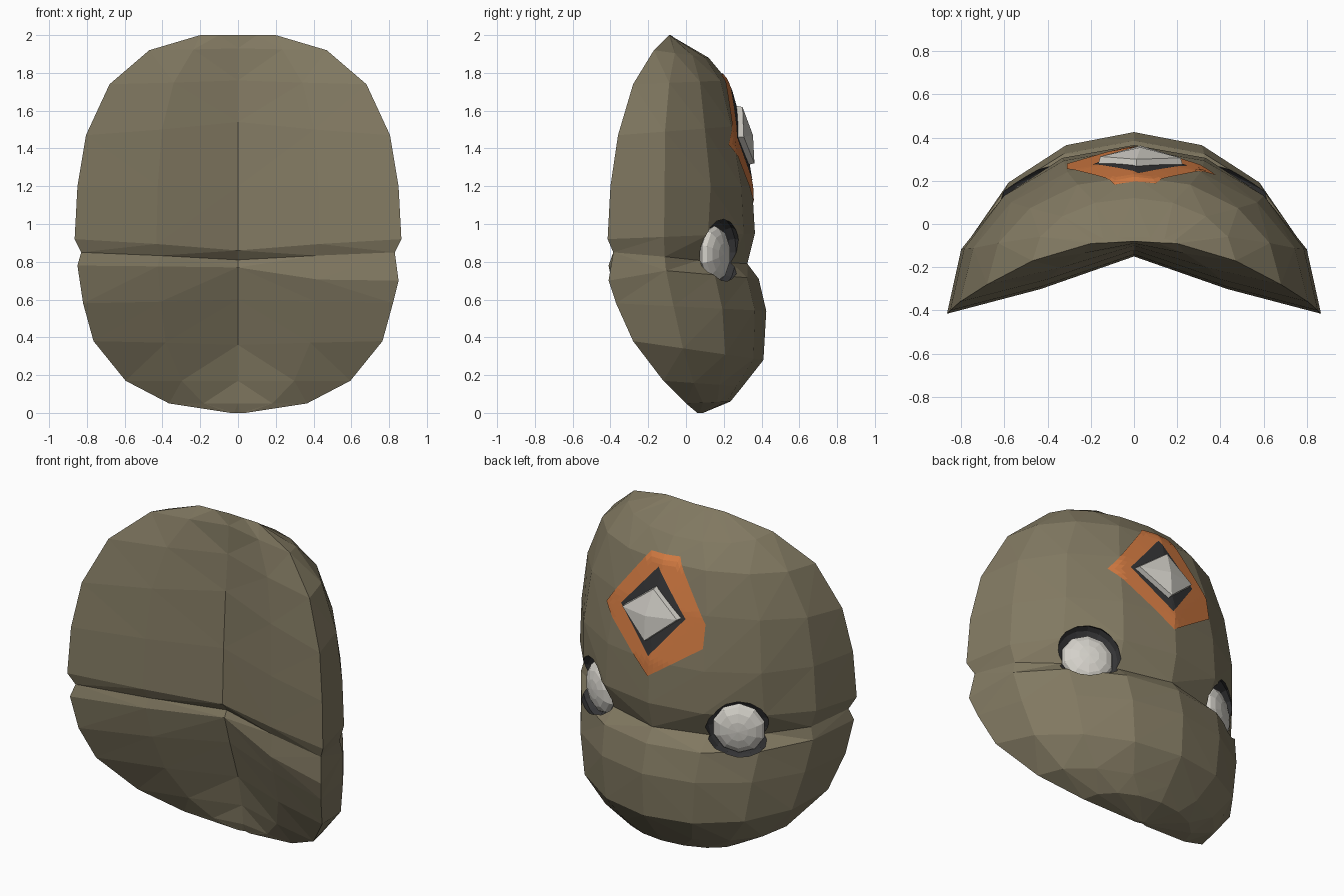
import bpy, bmesh, math
from mathutils import Vector, Matrix
from mathutils.bvhtree import BVHTree

if "Cube" in bpy.data.objects:
    bpy.data.objects.remove(bpy.data.objects["Cube"], do_unlink=True)


def make_material(name, rgb):
    mat = bpy.data.materials.new(name)
    mat.use_nodes = True
    mat.diffuse_color = (*rgb, 1)
    mat.node_tree.nodes["Principled BSDF"].inputs["Base Color"].default_value = (*rgb, 1)
    return mat


olive = make_material("olive_brown", (0.22, 0.19, 0.12))
charcoal = make_material("charcoal", (0.035, 0.035, 0.037))
orange = make_material("burnt_orange", (0.66, 0.2, 0.055))
ivory = make_material("ivory_grey", (0.66, 0.64, 0.59))


def make_object(name, bm, *materials):
    mesh = bpy.data.meshes.new(name)
    bmesh.ops.recalc_face_normals(bm, faces=bm.faces)
    bm.to_mesh(mesh)
    for mat in materials:
        mesh.materials.append(mat)
    obj = bpy.data.objects.new(name, mesh)
    bpy.context.collection.objects.link(obj)
    return obj


def bridge(bm, ring_a, ring_b):
    count = len(ring_a)
    for i in range(count):
        j = (i + 1) % count
        bm.faces.new((ring_a[i], ring_a[j], ring_b[j], ring_b[i]))


def mix(a, b, t):
    return a + (b - a) * t


# Mask shell: rim height, half width, rim y, back height, back y, hollow height, hollow y
ROWS = [
    (2.0, .2, -.09, 1.985, -.06, 2.0, -.08),
    (1.92, .47, -.17, 1.88, .12, 1.93, -.09),
    (1.74, .68, -.28, 1.76, .22, 1.76, -.1),
    (1.47, .805, -.36, 1.52, .29, 1.54, -.12),
    (1.2, .85, -.4, 1.2, .35, 1.2, -.14),
    (.92, .865, -.415, .95, .365, .86, -.15),
    (.85, .83, -.385, .79, .325, .81, -.11),
    (.78, .85, -.41, .71, .385, .77, -.13),
    (.58, .82, -.37, .54, .425, .6, -.08),
    (.38, .765, -.28, .28, .41, .36, 0),
    (.17, .595, -.12, .14, .3, .17, .04),
    (.05, .365, 0, .06, .235, .05, .05),
    (0, .04, .06, 0, .09, 0, .07),
]
BROW_ROW, GROOVE_ROW, LIP_ROW = 5, 6, 7
SEGMENTS = 8
# how far the shell sinks in around the eyes, by row and distance from the rim
DENTS = {(BROW_ROW, 2): .02, (GROOVE_ROW, 2): .05, (GROOVE_ROW, 3): .03}

shell = bmesh.new()
rings = []
for index, (z, w, rim, zb, back, zf, hollow) in enumerate(ROWS):
    points = []
    for i in range(SEGMENTS + 1):
        a = math.pi * i / SEGMENTS
        s = math.sin(a)
        dent = DENTS.get((index, min(i, SEGMENTS - i)), 0)
        points.append([w * math.cos(a), mix(rim, back, s) - dent, mix(z, zb, s)])
    for u, t in ((-.5, .57), (0, 0), (.5, .57)):
        points.append([u * w, mix(hollow, rim, t), mix(zf, z, t)])
    if index == LIP_ROW:
        # the lower lip droops on one side
        points[0][2] -= .08
        points[-1][2] -= .07
    rings.append([shell.verts.new(p) for p in points])
for upper, lower in zip(rings, rings[1:]):
    bridge(shell, upper, lower)
shell.faces.new(rings[0])
shell.faces.new(rings[-1])
bmesh.ops.triangulate(shell, faces=shell.faces)
bmesh.ops.recalc_face_normals(shell, faces=shell.faces)
surface = BVHTree.FromBMesh(shell)
mask = make_object("mask_shell", shell, olive, charcoal)


def eye_frame(side, lift, push):
    # local z points out of the socket
    out = Vector((side * .46, .89, 0)).normalized()
    turn = out.to_track_quat('Z', 'Y').to_matrix().to_4x4()
    place = Vector((side * .465, .15, .84 + lift)) + out * push
    return Matrix.Translation(place) @ turn


def ellipsoid(segments, rows, radius, depth, frame):
    bm = bmesh.new()
    bmesh.ops.create_uvsphere(bm, u_segments=segments, v_segments=rows, radius=1)
    shape = Matrix.Diagonal((radius, radius, depth, 1))
    bmesh.ops.transform(bm, matrix=frame @ shape, verts=bm.verts)
    return bm


# Eye sockets cut into the shell, with an eye set in each
for side, label in ((1, "left"), (-1, "right")):
    bm = ellipsoid(16, 8, .185, .08, eye_frame(side, .01, .035))
    for face in bm.faces:
        face.material_index = 1
    cutter = make_object(label + "_socket_cutter", bm, olive, charcoal)
    cutter.hide_render = True
    cut = mask.modifiers.new(label + "_socket", 'BOOLEAN')
    cut.operation = 'DIFFERENCE'
    cut.solver = 'EXACT'
    cut.object = cutter
    bpy.context.view_layer.objects.active = mask
    bpy.ops.object.modifier_apply(modifier=cut.name)
    bpy.data.objects.remove(cutter, do_unlink=True)
    eye = ellipsoid(10, 8, .15, .06, eye_frame(side, 0, 0))
    make_object(label + "_eye", eye, ivory)


def on_back(x, z, offset):
    hit = surface.ray_cast(Vector((x, 2, z)), Vector((0, -1, 0)))[0]
    return Vector((x, hit.y + offset, z))


# Forehead plates follow the shell as concentric rings
def forehead_plate(name, outline, offset, mat, steps=10, layers=12):
    cx = sum(p[0] for p in outline) / len(outline)
    cz = sum(p[1] for p in outline) / len(outline)
    border = []
    for (xa, za), (xb, zb) in zip(outline, outline[1:] + outline[:1]):
        border += [(mix(xa, xb, k / steps), mix(za, zb, k / steps)) for k in range(steps)]
    bm = bmesh.new()
    plate_rings = []
    for k in range(layers, 0, -1):
        t = k / layers
        plate_rings.append([bm.verts.new(on_back(mix(cx, x, t), mix(cz, z, t), offset))
                            for x, z in border])
    for outer, inner in zip(plate_rings, plate_rings[1:]):
        bridge(bm, outer, inner)
    bm.faces.new(plate_rings[-1])
    plate = make_object(name, bm, mat)
    # make the open plate face backward
    if sum(p.normal.y for p in plate.data.polygons) < 0:
        plate.data.flip_normals()


forehead_plate("forehead_patch", [(.1, 1.79), (-.09, 1.8), (-.31, 1.47),
                                  (-.31, 1.33), (.01, 1.11), (.38, 1.42)], .006, orange)
forehead_plate("gem_setting", [(.02, 1.73), (-.19, 1.48), (.01, 1.23), (.25, 1.46)],
               .0095, charcoal)

# Faceted gem: square base, raised girdle, low peak
gem = bmesh.new()
corners = [(.01, 1.63), (-.17, 1.48), (.03, 1.31), (.23, 1.46)]
base = [gem.verts.new(on_back(x, z, -.01)) for x, z in corners]
girdle = [gem.verts.new(on_back(mix(.03, x, .93), mix(1.47, z, .93), .04)) for x, z in corners]
peak = gem.verts.new(on_back(.03, 1.47, .06))
gem.faces.new(base)
bridge(gem, base, girdle)
for i in range(len(girdle)):
    gem.faces.new((girdle[i - 1], girdle[i], peak))
make_object("forehead_gem", gem, ivory)
